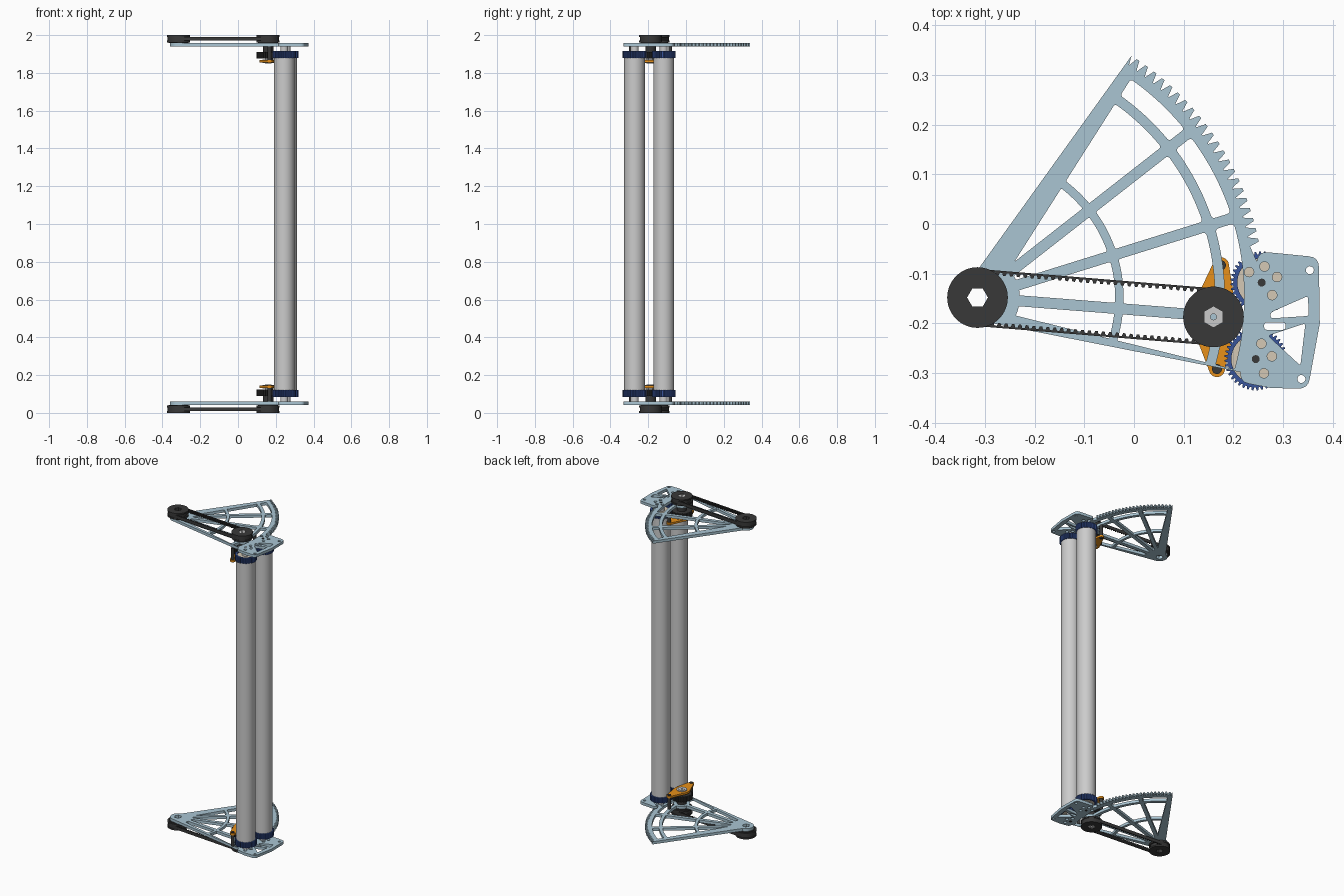
import bpy, bmesh
from math import sin, cos, asin, radians, pi, atan2, hypot
from mathutils import Vector
from mathutils.geometry import convex_hull_2d

if "Cube" in bpy.data.objects:
    bpy.data.objects.remove(bpy.data.objects["Cube"])


def material(name, rgb):
    m = bpy.data.materials.new(name)
    m.diffuse_color = (*rgb, 1)
    m.use_nodes = True
    m.node_tree.nodes["Principled BSDF"].inputs["Base Color"].default_value = m.diffuse_color
    return m


STEEL = material("pale_blue", (0.40, 0.56, 0.65))
DARK = material("black", (0.04, 0.04, 0.04))
BLUE = material("blue", (0.04, 0.09, 0.33))
ORANGE = material("orange", (0.80, 0.28, 0.01))
BEIGE = material("beige", (0.66, 0.58, 0.46))

HUB = (-0.315, -0.148)       # pivot pulley
DRIVE = (0.16, -0.187)       # driven pulley
ROLLERS = ((0.257, -0.118), (0.245, -0.272))
PINS = ((0.175, -0.083), (0.167, -0.292))


def polar(c, r, deg):
    return (c[0] + r * cos(radians(deg)), c[1] + r * sin(radians(deg)))


def arc(c, r, a0, a1, n):
    return [polar(c, r, a0 + (a1 - a0) * i / n) for i in range(n + 1)]


def circle(c, r, n=40, turn=0):
    return arc(c, r, turn, turn + 360, n)[:-1]


def gear(c, r0, r1, n):
    step = 360 / n
    return [polar(c, r, (i + f) * step) for i in range(n)
            for r, f in ((r0, 0), (r1, .2), (r1, .5), (r0, .7))]


def rounded(pts, d):
    # replace each sharp corner by a short curve
    out, n = [], len(pts)
    for i, p in enumerate(pts):
        a, p, b = Vector(pts[i - 1]), Vector(p), Vector(pts[(i + 1) % n])
        u, v = (a - p).normalized(), (b - p).normalized()
        if u.dot(v) < -0.9:
            out.append(tuple(p))
            continue
        e = min(d, (a - p).length * .45, (b - p).length * .45)
        s, t = p + u * e, p + v * e
        for k in range(5):
            f = k / 4
            out.append(tuple(s * (1 - f) ** 2 + p * 2 * f * (1 - f) + t * f * f))
    return out


def prism(name, loops, z0, z1, mat=None):
    # extrude a filled outline; nested loops become holes
    cu = bpy.data.curves.new(name, 'CURVE')
    cu.dimensions, cu.fill_mode = '2D', 'BOTH'
    cu.extrude = abs(z1 - z0) / 2
    for pts in loops:
        s = cu.splines.new('POLY')
        s.points.add(len(pts) - 1)
        for q, p in zip(s.points, pts):
            q.co = (p[0], p[1], 0, 1)
        s.use_cyclic_u = True
    tmp = bpy.data.objects.new(name + "_curve", cu)
    bpy.context.collection.objects.link(tmp)
    dg = bpy.context.evaluated_depsgraph_get()
    me = bpy.data.meshes.new_from_object(tmp.evaluated_get(dg))
    bpy.data.objects.remove(tmp)
    bm = bmesh.new()
    bm.from_mesh(me)
    bmesh.ops.remove_doubles(bm, verts=bm.verts, dist=1e-5)
    bmesh.ops.recalc_face_normals(bm, faces=bm.faces)
    for f in bm.faces:
        f.smooth = True
    bm.to_mesh(me)
    bm.free()
    me.set_sharp_from_angle(angle=radians(30))
    me.materials.clear()
    if mat:
        me.materials.append(mat)
    ob = bpy.data.objects.new(name, me)
    ob.location.z = (z0 + z1) / 2
    bpy.context.collection.objects.link(ob)
    return ob


def plate_loops():
    # toothed sector outline with a squared roller mount
    teeth, a0, a1 = 22, 10.5, 57
    step = (a1 - a0) / teeth
    rack = [polar(HUB, r, a0 + (i + f) * step) for i in range(teeth)
            for r, f in ((.558, .05), (.577, .35), (.577, .65), (.558, .95))]
    body = rounded([(.212, -.318), (.275, -.33), (.35, -.332), (.374, -.20),
                    (.372, -.067), (.25, -.055)], .02)
    outline = body + rack + [polar(HUB, .577, 57.5)] + arc(HUB, .045, 100, 256, 20)
    # pockets between spokes: (angle, low edge offset, high edge offset)
    spokes = [(-13.8, 0, -.017), (-4.5, -.011, .011), (17.3, -.011, .011),
              (38, -.011, .011), (57.5, -.024, 0)]
    loops = [outline, circle(HUB, .021, 6)]
    for (s0, _, hi), (s1, lo, _) in zip(spokes, spokes[1:]):
        for ra, rb in ((.085, .277), (.294, .478), (.498, .537)):
            def ang(r, s, o):
                return s + asin(o / r) * 180 / pi
            inner = arc(HUB, ra, ang(ra, s1, lo), ang(ra, s0, hi), 10)
            outer = arc(HUB, rb, ang(rb, s0, hi), ang(rb, s1, lo), 10)
            loops.append(rounded(inner + outer, .008))
    # pockets and holes of the roller mount
    for poly in ([(.275, -.178), (.35, -.145), (.352, -.185), (.275, -.19)],
                 [(.262, -.198), (.305, -.198), (.305, -.213), (.262, -.213)],
                 [(.27, -.225), (.345, -.2), (.335, -.285)]):
        loops.append(rounded(poly, .006))
    for c, angles in zip(ROLLERS, ((20, 80, 140, -50), (-60, 10, 70))):
        loops += [circle(polar(c, .033, a), .0095, 20) for a in angles]
    loops += [circle(c, .008, 20) for c in ((.354, -.093), (.337, -.312))]
    return loops


def belt_loop(r, tooth=0, n=34):
    # stadium around both pulleys, optionally with teeth on the straight runs
    a = atan2(DRIVE[1] - HUB[1], DRIVE[0] - HUB[0]) * 180 / pi
    pts = []
    for p, q, t in ((HUB, DRIVE, a - 90), (DRIVE, HUB, a + 90)):
        if tooth:
            for i in range(n):
                for f, d in ((.1, 0), (.25, tooth), (.6, tooth), (.75, 0)):
                    u = (i + f) / n
                    c = (p[0] + (q[0] - p[0]) * u, p[1] + (q[1] - p[1]) * u)
                    pts.append(polar(c, r - d, t))
        pts += arc(q, r, t, t + 180, 32)
    return pts


PLATE = plate_loops()
BELT = [belt_loop(.0575), belt_loop(.0535, .006)]
BRACKET = convex_hull_2d(
    [Vector(p) for p in circle(DRIVE, .047) + circle(PINS[0], .016) + circle(PINS[1], .016)])
hull_src = circle(DRIVE, .047) + circle(PINS[0], .016) + circle(PINS[1], .016)
BRACKET = [hull_src[i] for i in BRACKET]
HEX = circle(DRIVE, .021, 6, 30)

# the two ends are mirror images about z = 1
for end, s in (("upper", 1), ("lower", -1)):
    def part(name, loops, h0, h1, mat=None):
        prism(f"{end}_{name}", loops, 1 + s * h0, 1 + s * h1, mat)

    part("sector_plate", PLATE, .940, .957, STEEL)
    part("plate_hub", [circle(DRIVE, .048), HEX], .941, .956, STEEL)
    part("belt", BELT, .971, .991, DARK)
    # flanged pulleys
    for tag, c, bore in (("pivot", HUB, circle(HUB, .021, 6)), ("drive", DRIVE, HEX)):
        part(tag + "_pulley_core", [circle(c, .053, 48), bore], .957, .996, DARK)
        part(tag + "_outer_flange", [circle(c, .061, 64), bore], .991, 1.0, DARK)
        part(tag + "_inner_flange", [circle(c, .061, 64), bore], .962, .971, DARK)
    # drive shaft, pinion and its bracket
    part("drive_shaft", [HEX, circle(DRIVE, .006, 16)], .850, .998)
    part("pinion", [gear(DRIVE, .054, .061, 36), HEX], .875, .910, DARK)
    part("pinion_collar", [circle(DRIVE, .028), HEX], .910, .940, DARK)
    part("bracket", [BRACKET, circle(DRIVE, .025)], .856, .868, ORANGE)
    part("bracket_bearing", [circle(DRIVE, .030), HEX], .852, .872)
    for i, c in enumerate(PINS):
        part(f"bracket_pin_{i}", [circle(c, .010, 24)], .852, .940, DARK)
    # roller end gears with caps and axles
    for i, c in enumerate(ROLLERS):
        part(f"roller_gear_{i}", [gear(c, .057, .063, 40), circle(c, .049)], .880, .915, BLUE)
        part(f"roller_cap_{i}", [circle(c, .050)], .880, .908, BEIGE)
        part(f"roller_boss_{i}", [circle(c, .021, 32)], .908, .940)
        part(f"roller_bolt_{i}", [circle(c, .008, 24)], .940, .959, DARK)

# long roller tubes
for i, c in enumerate(ROLLERS):
    prism(f"roller_tube_{i}", [circle(c, .055, 64)], .115, 1.885)
